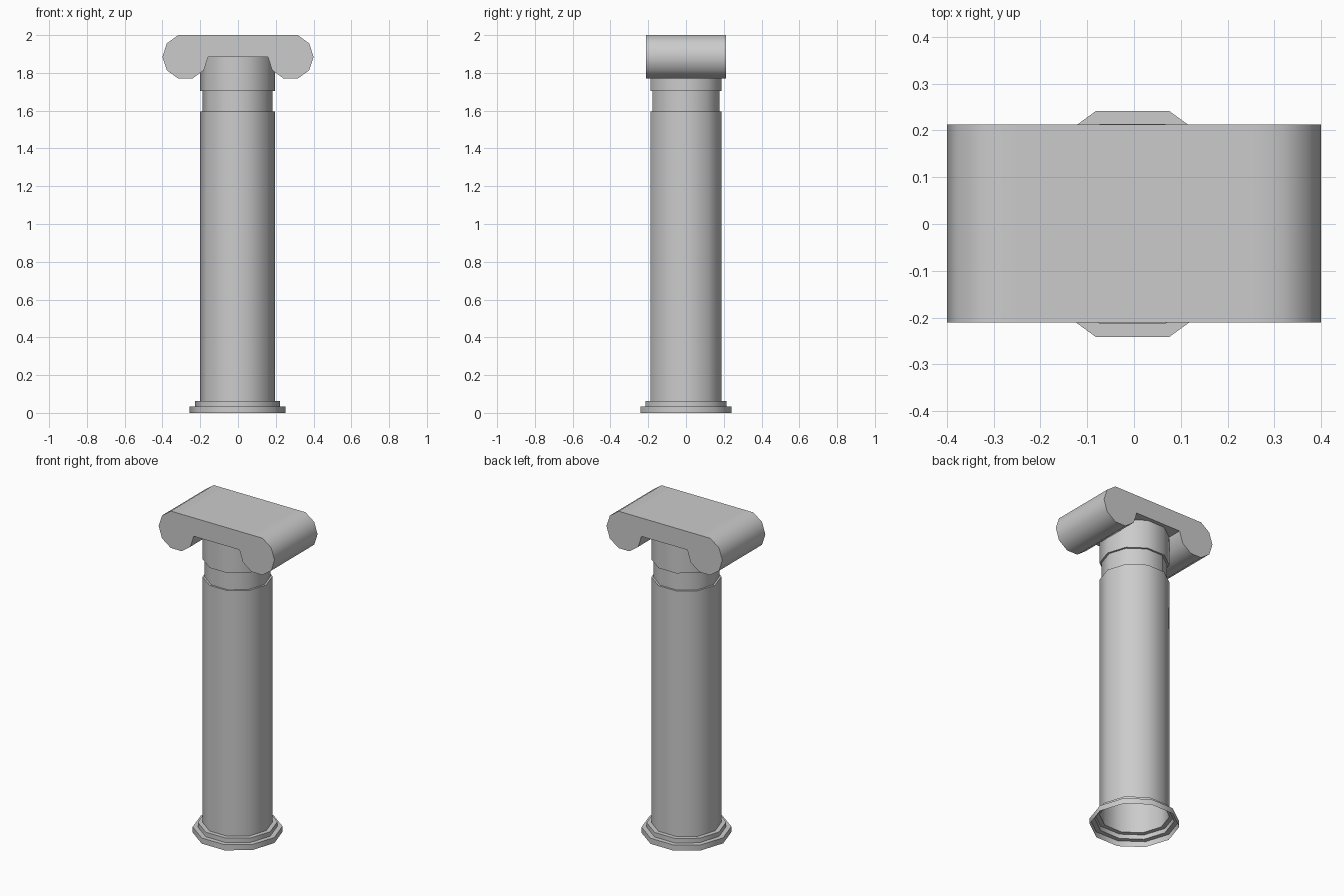
import bpy, math

if "Cube" in bpy.data.objects:
    bpy.data.objects.remove(bpy.data.objects["Cube"])

SIDES = 10


def make_object(name, verts, faces):
    mesh = bpy.data.meshes.new(name)
    mesh.from_pydata(verts, [], faces)
    mesh.update()
    obj = bpy.data.objects.new(name, mesh)
    bpy.context.collection.objects.link(obj)
    bpy.ops.object.select_all(action='DESELECT')
    obj.select_set(True)
    bpy.context.view_layer.objects.active = obj
    bpy.ops.object.shade_smooth_by_angle(angle=math.radians(40))
    return obj


def lathe(name, profile, cx=0.0):
    """Ten-sided open surface of revolution from (radius, z) points, listed upward."""
    verts = [(cx + r * math.cos(math.tau * i / SIDES), r * math.sin(math.tau * i / SIDES), z)
             for r, z in profile for i in range(SIDES)]
    faces = [(k * SIDES + i, k * SIDES + (i + 1) % SIDES,
              (k + 1) * SIDES + (i + 1) % SIDES, (k + 1) * SIDES + i)
             for k in range(len(profile) - 1) for i in range(SIDES)]
    return make_object(name, verts, faces)


# Hollow column: stepped base, shaft, recessed neck, collar
lathe("column", [(0.254, 0), (0.254, 0.035), (0.225, 0.035), (0.225, 0.063),
                 (0.198, 0.063), (0.198, 1.595), (0.186, 1.595), (0.186, 1.705),
                 (0.198, 1.705), (0.198, 1.886)], cx=-0.003)

# Capital: ten-sided scroll on each end of a slab, extruded front to back
R, CX, CZ = 0.121, 0.279, 1.885
scroll = [(CX + R * math.cos(math.radians(a)), CZ + R * math.sin(math.radians(a)))
          for a in range(180, 433, 36)]          # inner side, under, out and up to the top
right = scroll + [(0.25, 2.0)]
outline = right + [(-x, z) for x, z in reversed(right)]
n = len(outline)
verts = [(x, y, z) for y in (-0.211, 0.213) for x, z in outline]
faces = [tuple(range(n)), tuple(reversed(range(n, 2 * n)))]
faces += [(i, i + n, (i + 1) % n + n, (i + 1) % n) for i in range(n)]
make_object("scroll_capital", verts, faces)
